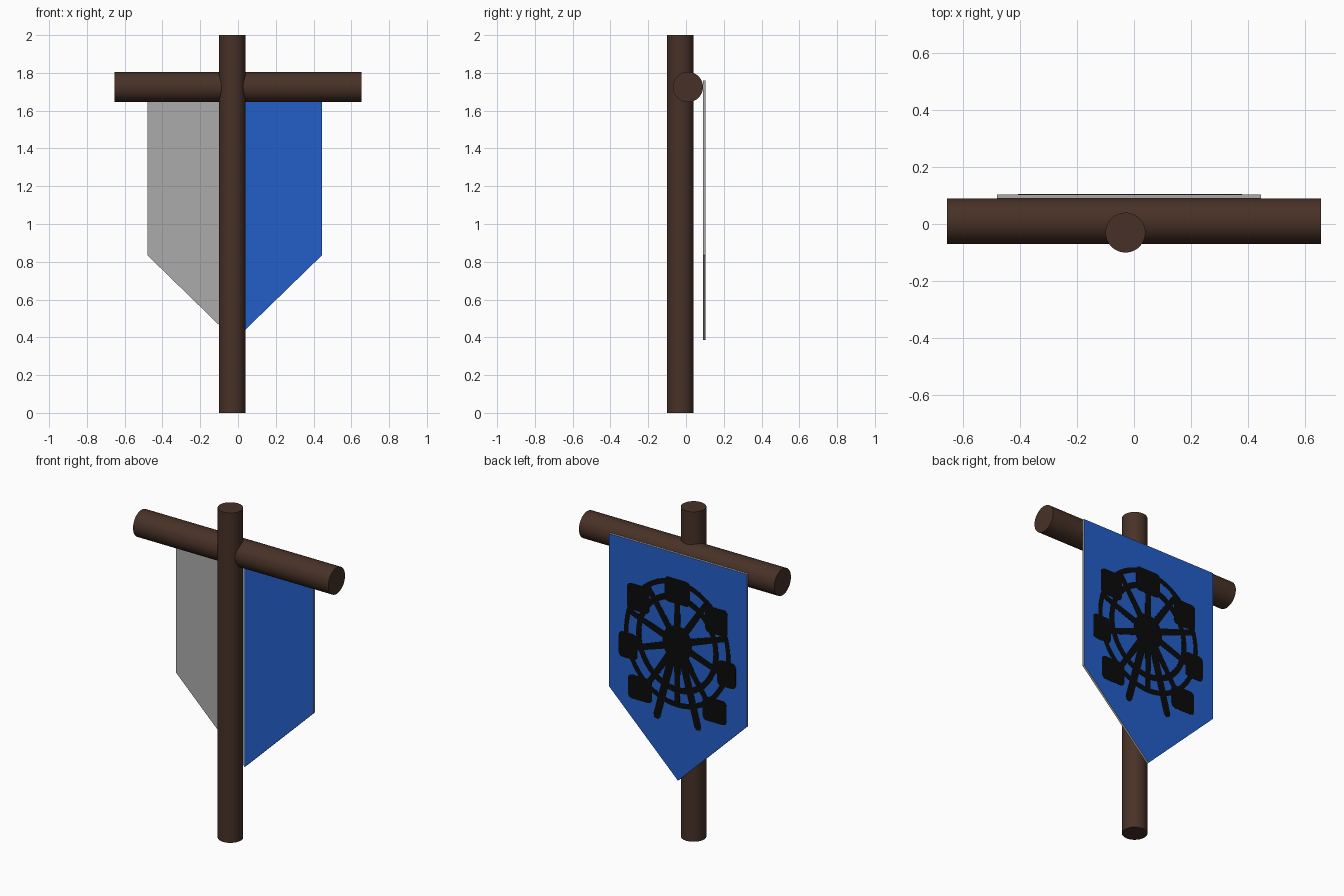
import bpy, bmesh, math
from mathutils import Vector

if "Cube" in bpy.data.objects:
    bpy.data.objects.remove(bpy.data.objects["Cube"])


def material(name, rgb):
    m = bpy.data.materials.new(name)
    m.diffuse_color = (*rgb, 1)
    m.use_nodes = True
    m.node_tree.nodes["Principled BSDF"].inputs["Base Color"].default_value = m.diffuse_color
    return m


WOOD = material("dark_wood", (0.064, 0.031, 0.020))
BLUE = material("banner_blue", (0.017, 0.112, 0.58))
GREY = material("plain_grey", (0.41, 0.41, 0.41))
BLACK = material("emblem_black", (0.003, 0.003, 0.003))


def log(name, radius, length, loc, rot=(0, 0, 0)):
    bpy.ops.mesh.primitive_cylinder_add(vertices=48, radius=radius, depth=length,
                                        location=loc, rotation=rot)
    ob = bpy.context.object
    ob.name = name
    ob.data.materials.append(WOOD)
    bpy.ops.object.shade_smooth_by_angle(angle=math.radians(40))


def plate(name, polygons, y0, y1, mats):
    """Extrude flat x-z outlines from y0 to y1."""
    bm = bmesh.new()
    for pts in polygons:
        bm.faces.new([bm.verts.new((x, y0, z)) for x, z in pts])
    bmesh.ops.remove_doubles(bm, verts=bm.verts, dist=1e-5)
    ext = bmesh.ops.extrude_face_region(bm, geom=bm.faces[:], use_keep_orig=True)
    for v in ext["geom"]:
        if isinstance(v, bmesh.types.BMVert):
            v.co.y = y1
    bmesh.ops.recalc_face_normals(bm, faces=bm.faces)
    me = bpy.data.meshes.new(name)
    bm.to_mesh(me)
    bm.free()
    for m in mats:
        me.materials.append(m)
    ob = bpy.data.objects.new(name, me)
    bpy.context.collection.objects.link(ob)
    return ob


# Wooden pole and crossbar
log("pole", 0.07, 2.0, (-0.03, -0.03, 1.0))
log("crossbar", 0.08, 1.31, (0, 0.01, 1.725), (0, math.pi / 2, 0))

# Pointed banner: blue back and right front half, grey left front half and edges
L, R, MID, TOP, SIDE, TIP = -0.48, 0.445, -0.018, 1.76, 0.835, 0.385
FRONT, BACK = 0.09, 0.103
banner = plate("banner",
               [[(L, TOP), (L, SIDE), (MID, TIP), (MID, TOP)],
                [(MID, TOP), (MID, TIP), (R, SIDE), (R, TOP)]],
               FRONT, BACK, [GREY, BLUE])
for p in banner.data.polygons:
    if p.normal.y > 0.5 or (p.normal.y < -0.5 and p.center.x > MID):
        p.material_index = 1

# Fairground wheel emblem on the back, slightly taller than wide
CX, CZ, SX, SZ = -0.014, 1.215, 0.95, 1.03


def polar(r, a):
    return CX + SX * r * math.sin(a), CZ + SZ * r * math.cos(a)


def ring(r0, r1, n=64):
    step = 2 * math.pi / n
    return [[polar(r0, i * step), polar(r1, i * step),
             polar(r1, (i + 1) * step), polar(r0, (i + 1) * step)] for i in range(n)]


def bar(a, b, w0, w1):
    a, b = Vector(a), Vector(b)
    d = (b - a).normalized()
    n = Vector((-d.y, d.x))
    return [a + n * w0, a - n * w0, b - n * w1 * 0.95, b + d * w1 * 0.8 - n * w1 * 0.5,
            b + d * w1 * 0.8 + n * w1 * 0.5, b + n * w1 * 0.95]


def rounded_box(x, z, w, h, r=0.025):
    pts = []
    for k, (sx, sz) in enumerate(((1, 1), (-1, 1), (-1, -1), (1, -1))):
        for j in range(4):
            a = math.pi / 2 * (k + j / 3)
            pts.append((x + sx * (w / 2 - r) + r * math.cos(a),
                        z + sz * (h / 2 - r) + r * math.sin(a)))
    return pts


def emblem(name, polygons):
    plate(name, polygons, BACK - 0.001, BACK + 0.0015, [BLACK])


emblem("wheel_outer_rim", ring(0.345, 0.375))
emblem("wheel_inner_rim", ring(0.255, 0.29))
emblem("wheel_hub", [[polar(0.105, i * math.pi / 16) for i in range(32)]])
for i in range(10):
    a = i * math.pi / 5
    emblem("wheel_spoke", [bar(polar(0.05, a), polar(0.36, a), 0.022, 0.017)])
for s in (-1, 1):
    emblem("wheel_leg", [bar((CX + s * 0.02, CZ - 0.03), (CX + s * 0.137, 0.745),
                             0.024, 0.024)])

# Gondolas: one at the top, three mirrored pairs
cabins = [(0, 1.53, 0.17, 0.15)]
for s in (-1, 1):
    cabins += [(s * 0.262, 1.42, 0.15, 0.16), (s * 0.33, 1.115, 0.125, 0.155),
               (s * 0.25, 0.875, 0.16, 0.145)]
for x, z, w, h in cabins:
    emblem("wheel_gondola", [rounded_box(CX + x, z, w, h)])
